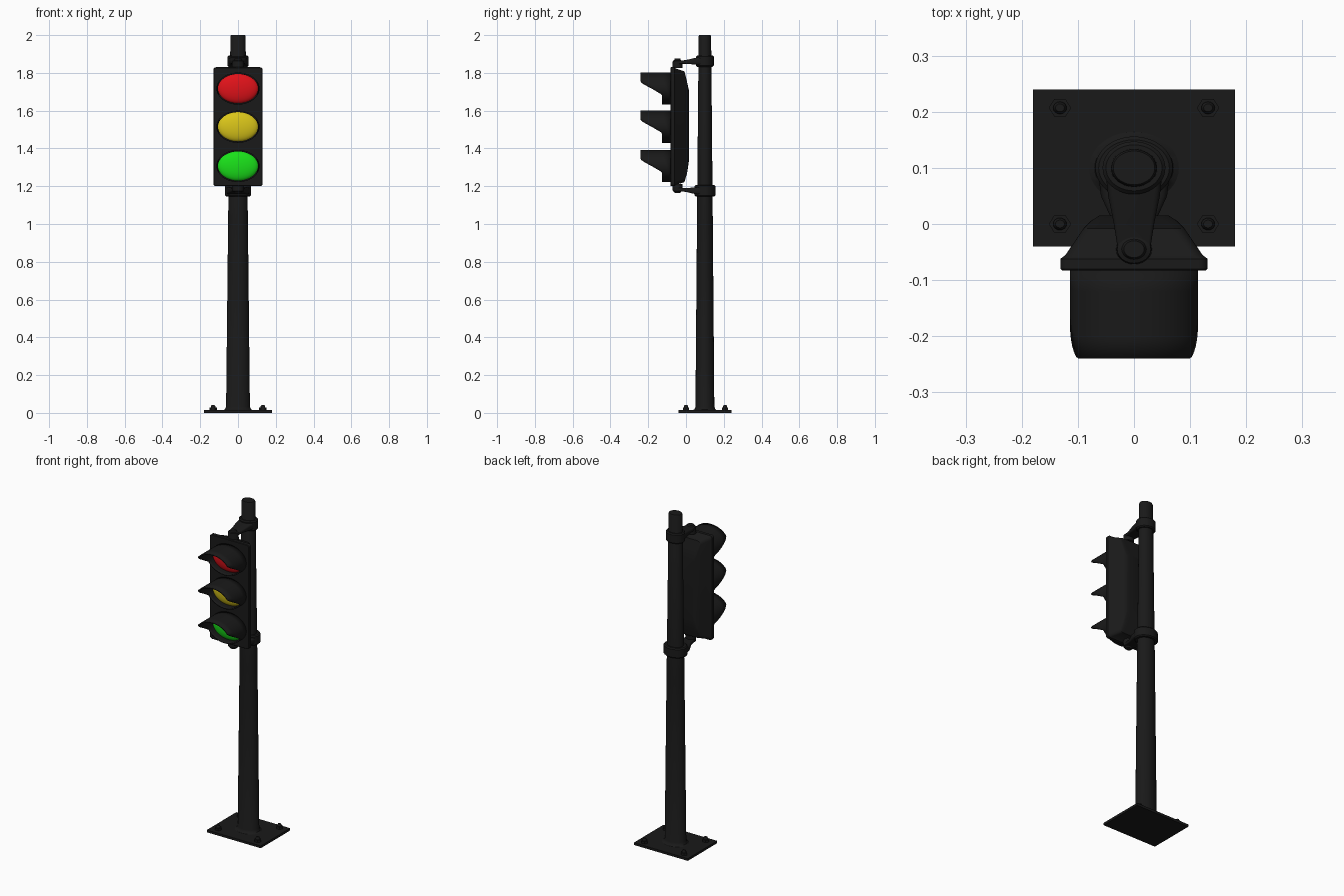
import bpy, bmesh
from math import sin, cos, pi

if "Cube" in bpy.data.objects:
    bpy.data.objects.remove(bpy.data.objects["Cube"])

POLE_Y = 0.10


def material(name, rgb):
    m = bpy.data.materials.new(name)
    m.diffuse_color = (*rgb, 1)
    m.use_nodes = True
    m.node_tree.nodes["Principled BSDF"].inputs["Base Color"].default_value = m.diffuse_color
    return m


BLACK = material("black_paint", (0.01, 0.01, 0.01))


def finish(name, bm, mat=BLACK, angle=35):
    bmesh.ops.recalc_face_normals(bm, faces=bm.faces)
    me = bpy.data.meshes.new(name)
    bm.to_mesh(me)
    bm.free()
    ob = bpy.data.objects.new(name, me)
    bpy.context.collection.objects.link(ob)
    me.materials.append(mat)
    bpy.ops.object.select_all(action='DESELECT')
    ob.select_set(True)
    bpy.context.view_layer.objects.active = ob
    bpy.ops.object.shade_smooth_by_angle(angle=angle * pi / 180)
    return ob


def loft(name, rings, mat=BLACK, caps=True):
    """Skin a list of equal-length point rings."""
    bm = bmesh.new()
    loops = [[bm.verts.new(p) for p in r] for r in rings]
    n = len(rings[0])
    for a, b in zip(loops, loops[1:]):
        for i in range(n):
            j = (i + 1) % n
            bm.faces.new((a[i], a[j], b[j], b[i]))
    if caps:
        bm.faces.new(loops[0])
        bm.faces.new(loops[-1])
    return finish(name, bm, mat)


def ellipse_z(x, y, z, rx, ry, n=40):
    return [(x + rx * cos(2 * pi * i / n), y + ry * sin(2 * pi * i / n), z) for i in range(n)]


def turned(name, x, y, profile, n=40):
    """Stack of horizontal ellipses: profile of (rx, ry, z)."""
    return loft(name, [ellipse_z(x, y, z, rx, ry, n) for rx, ry, z in profile])


def rounded_rect(y, hw, z0, z1, r, k=6):
    """Rounded rectangle facing along y."""
    pts = []
    for cx, cz, a0 in ((hw - r, z1 - r, 0), (r - hw, z1 - r, pi / 2),
                       (r - hw, z0 + r, pi), (hw - r, z0 + r, 1.5 * pi)):
        for i in range(k + 1):
            a = a0 + i * pi / 2 / k
            pts.append((cx + r * cos(a), y, cz + r * sin(a)))
    return pts


# Base plate and anchor bolts
plate = [[(-.18, -.04, z), (.18, -.04, z), (.18, .24, z), (-.18, .24, z)] for z in (0, .014)]
loft("base_plate", plate)
for sx in (-1, 1):
    for y in (0.0, 0.207):
        turned("anchor_nut", sx * .132, y, [(.02, .018, .013), (.02, .018, .028)], 6)
        turned("anchor_bolt", sx * .132, y,
               [(.012, .011, .026), (.012, .011, .035), (.008, .007, .042)], 16)

# Tapered oval pole with a small flare at its foot
turned("pole", 0, POLE_Y, [(.082, .066, .013), (.070, .056, .019), (.063, .050, .032),
                           (.0525, .042, 1.0), (.040, .033, 1.994), (.037, .030, 2.0)])

# Signal housing: flanged front, chamfered back
loft("signal_housing", [
    rounded_rect(-.083, .128, 1.203, 1.827, .012),
    rounded_rect(-.080, .131, 1.200, 1.830, .015),
    rounded_rect(-.062, .131, 1.200, 1.830, .015),
    rounded_rect(-.055, .122, 1.207, 1.823, .018),
    rounded_rect(-.008, .090, 1.222, 1.808, .022),
    rounded_rect(.006, .076, 1.270, 1.750, .022),
    rounded_rect(.015, .062, 1.330, 1.710, .022)])


# Visors: oval tubes cut away below
def visor_front(dz):
    cut = [(-.085, -.128), (-.031, -.128), (-.025, -.140), (.002, -.185),
           (.020, -.215), (.035, -.236), (.040, -.24), (.09, -.24)]
    for (z0, y0), (z1, y1) in zip(cut, cut[1:]):
        if dz <= z1:
            return y0 + (y1 - y0) * max(0, dz - z0) / (z1 - z0)
    return -.24


LAMPS = (("red", 1.717, (.75, .006, .01)),
         ("yellow", 1.515, (.70, .56, .01)),
         ("green", 1.307, (.01, .75, .01)))
for color, zc, rgb in LAMPS:
    n = 72
    oval = [(.114 * cos(2 * pi * i / n), .085 * sin(2 * pi * i / n)) for i in range(n)]
    rings = [[(x, -.08 + t * (visor_front(dz) + .08), zc + dz) for x, dz in oval]
             for t in (0, .25, .5, .75, 1)]
    visor = loft(color + "_visor", rings, caps=False)
    wall = visor.modifiers.new("wall", 'SOLIDIFY')
    wall.thickness = .008
    wall.offset = -1

    # Domed lens
    bm = bmesh.new()
    bmesh.ops.create_uvsphere(bm, u_segments=40, v_segments=20, radius=1)
    for v in bm.verts:
        v.co = (v.co.x * .107, -.086 + v.co.y * .028, zc + v.co.z * .078)
    finish(color + "_lens", bm, material(color + "_glass", rgb))


# Brackets: collar on the pole, tapering arm, pivot bolt on the housing
def bracket(name, zc, rx, ry, d):
    turned(name + "_collar", 0, POLE_Y, [(rx - .006, ry - .006, zc - .030), (rx, ry, zc - .024),
                                         (rx, ry, zc + .024), (rx - .006, ry - .006, zc + .030)])
    arm = []
    for y, hw, h, dz in ((.11, rx - .003, .022, 0), (.05, rx - .010, .018, 0),
                         (0, .036, .010, -.004 * d), (-.05, .028, .008, -.007 * d)):
        z = zc + dz
        arm.append(rounded_rect(y, hw, z - h, z + h, h * .6, 3))
    loft(name + "_arm", arm)
    z = zc - .007 * d
    turned(name + "_pivot", 0, -.045, [(.032, .027, z - d * .030), (.030, .025, z + d * .009),
                                       (.022, .018, z + d * .012), (.018, .015, z + d * .020)], 24)


bracket("upper_bracket", 1.862, .056, .047, 1)
bracket("lower_bracket", 1.176, .069, .056, -1)
